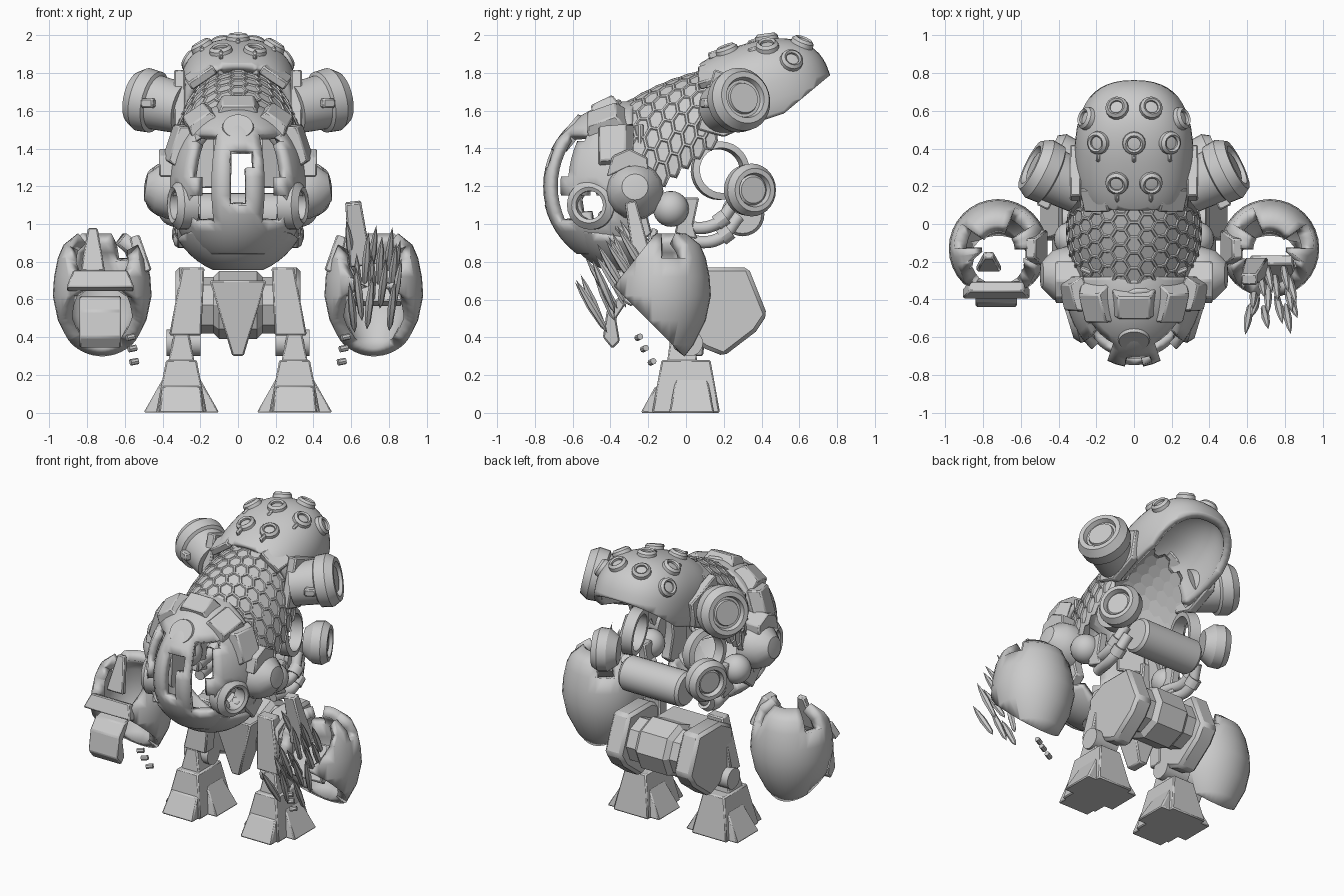
import bpy, bmesh, math, random
from mathutils import Vector, Matrix

random.seed(4)
cube = bpy.data.objects.get("Cube")
if cube:
    bpy.data.objects.remove(cube)

grey = bpy.data.materials.new("light_grey")
grey.use_nodes = True
grey.diffuse_color = (0.6, 0.6, 0.6, 1)
grey.node_tree.nodes["Principled BSDF"].inputs["Base Color"].default_value = grey.diffuse_color


def finish(name, bm, thick=0, bevel=0, angle=30, offset=-1):
    bmesh.ops.recalc_face_normals(bm, faces=bm.faces)
    me = bpy.data.meshes.new(name)
    bm.to_mesh(me)
    bm.free()
    ob = bpy.data.objects.new(name, me)
    bpy.context.collection.objects.link(ob)
    me.materials.append(grey)
    if thick:
        m = ob.modifiers.new("thickness", 'SOLIDIFY')
        m.thickness, m.offset = thick, offset
    if bevel:
        m = ob.modifiers.new("bevel", 'BEVEL')
        m.width, m.segments = bevel, 1
    bpy.ops.object.select_all(action='DESELECT')
    ob.select_set(True)
    bpy.context.view_layer.objects.active = ob
    bpy.ops.object.shade_smooth_by_angle(angle=math.radians(angle))


def lathe_mesh(profile, loc, axis=(0, 0, 1), seg=24):
    """Spin (radius, height) points about an axis."""
    bm = bmesh.new()
    vs = [bm.verts.new((r, 0, h)) for r, h in profile]
    es = [bm.edges.new(p) for p in zip(vs, vs[1:])]
    bmesh.ops.spin(bm, geom=vs + es, axis=(0, 0, 1), cent=(0, 0, 0), angle=math.tau, steps=seg)
    bmesh.ops.remove_doubles(bm, verts=bm.verts, dist=0.0005)
    bm.transform(Matrix.Translation(loc) @ Vector(axis).to_track_quat('Z', 'Y').to_matrix().to_4x4())
    return bm


def lathe(name, profile, loc, axis=(0, 0, 1), seg=24):
    finish(name, lathe_mesh(profile, loc, axis, seg))


def cut(bm, co, no):
    bmesh.ops.bisect_plane(bm, geom=bm.verts[:] + bm.edges[:] + bm.faces[:],
                           plane_co=co, plane_no=no, clear_outer=True)


def prism(name, pts, x0, x1, bevel=0.008):
    """Extrude a (y, z) outline along x."""
    bm = bmesh.new()
    a, b = ([bm.verts.new((x, y, z)) for y, z in pts] for x in (x0, x1))
    bm.faces.new(a)
    bm.faces.new(b)
    for i in range(len(pts)):
        j = (i + 1) % len(pts)
        bm.faces.new((a[i], a[j], b[j], b[i]))
    finish(name, bm, bevel=bevel)


def block(name, loc, size, rot=(0, 0, 0), taper=(1, 1), shift=(0, 0)):
    """Box whose top is scaled by taper and moved by shift."""
    bm = bmesh.new()
    bmesh.ops.create_cube(bm, size=1)
    for v in bm.verts:
        if v.co.z > 0:
            v.co.x, v.co.y = v.co.x * taper[0] + shift[0], v.co.y * taper[1] + shift[1]
        v.co = Vector([c * s for c, s in zip(v.co, size)])
    q = Matrix.Rotation(rot[2], 4, 'Z') @ Matrix.Rotation(rot[1], 4, 'Y') @ Matrix.Rotation(rot[0], 4, 'X')
    bm.transform(Matrix.Translation(loc) @ q)
    finish(name, bm, bevel=0.008)


def shell(name, centre, radii, cuts, drop=None, tilt=0, thick=0.05, power=2):
    """Hollow (super)ellipsoid trimmed by planes (point, removed side)."""
    bm = bmesh.new()
    bmesh.ops.create_uvsphere(bm, u_segments=48, v_segments=28, radius=1)
    for v in bm.verts:
        v.co = [math.copysign(abs(c) ** (2 / power), c) * r for c, r in zip(v.co, radii)]
    for co, no in cuts:
        cut(bm, co, no)
    if drop:
        bad = [f for f in bm.faces if drop(f.calc_center_median())]
        bmesh.ops.delete(bm, geom=bad, context='FACES')
    bm.transform(Matrix.Translation(centre) @ Matrix.Rotation(tilt, 4, 'X'))
    finish(name, bm, thick)


# Face shell: middle strip with slot, side windows, cheek openings
def face_hole(c):
    window = 0.13 < abs(c.x) < 0.24 and -0.2 < c.z < 0.26 and c.y < -0.15
    cheek = math.hypot(c.y + 0.2, c.z + 0.1) < 0.08
    return window or cheek or (-0.03 < c.x < 0.07 and -0.09 < c.z < 0.2)


shell("face_shell", (0, -0.3, 1.2), (0.37, 0.46, 0.45),
      [((0, 0.02, 0), (0, 1, 0)), ((0, 0, -0.36), (0, 0, -1))], face_hole)
shell("chin_band", (0, -0.3, 1.2), (0.4, 0.4, 0.47), [((0, 0.12, 0), (0, 1, 0)), ((0, 0, -0.29), (0, 0.2, 1)),
      ((0, 0, -0.445), (0, 0, -1))], thick=0.06)
lathe("brow_lens", [(0, 0.03), (0.08, 0.03), (0.09, 0), (0.11, 0), (0.11, -0.05)], (0, -0.6, 1.5), (0, -0.72, 0.6))

# Hex panelled back: flat-topped hexagons wrapped on an arch
def arch(u, s):
    ang = math.pi * u
    k, r = math.sin(ang), 0.325 + 0.035 * math.sin(math.pi * s)
    y0, z0 = -0.25 + 0.42 * s, 1.12 + 0.31 * s
    y1, z1 = -0.4 + 0.53 * s, 1.6 + 0.23 * s + 0.03 * math.sin(math.pi * s)
    return (r * math.cos(ang), y0 + (y1 - y0) * k, z0 + (z1 - z0) * k)


bm = bmesh.new()
COLS, ROWS = 15, 7
for c in range(COLS):
    for r in range(ROWS):
        ring = []
        for k in range(6):
            a = k * math.pi / 3
            u = (c + 0.5 + math.cos(a) / 1.5) / COLS
            s = (r + 0.5 * (c % 2) + math.sin(a) / math.sqrt(3)) / (ROWS - 0.5)
            ring.append(bm.verts.new(arch(u, s)))
        bm.faces.new(ring)
bmesh.ops.remove_doubles(bm, verts=bm.verts, dist=0.004)
bmesh.ops.recalc_face_normals(bm, faces=bm.faces)
bmesh.ops.inset_individual(bm, faces=bm.faces[:], thickness=0.006, depth=0)
bmesh.ops.inset_individual(bm, faces=[f for f in bm.faces if len(f.verts) == 6], thickness=0.006, depth=-0.007)
finish("hex_back", bm, thick=0.03, angle=20)

# Zigzag brow band joining the face to the back
bm = bmesh.new()
rows = [[bm.verts.new(arch(0.1 + 0.8 * i / 14, s + (0.05 * (i % 4 > 1) if s > 0 else 0))) for i in range(15)]
        for s in (-0.14, 0.07)]
for i in range(14):
    bm.faces.new((rows[0][i], rows[0][i + 1], rows[1][i + 1], rows[1][i]))
finish("brow_band", bm, thick=0.06, bevel=0.008, offset=0)

# Rear dome with ring ports, cut open at the lower back
DC, DR, DT, DP = Vector((0, 0.36, 1.67)), (0.315, 0.42, 0.285), math.radians(18), 2.4
shell("rear_dome", DC, DR, [((0, 0.4, -0.02), (0, 0.37, -0.93)), ((0, 0, -0.13), (0, 0, -1)),
                            ((0, -0.22, 0), (0, -1, 0))], tilt=DT, power=DP)
turn = Matrix.Rotation(DT, 3, 'X')
PORT = [(0.035, 0.0), (0.035, 0.022), (0.045, 0.03), (0.06, 0.015), (0.065, -0.03)]
for x, y in [(0.09, -0.06), (-0.09, -0.06), (0, 0.16), (0.19, 0.15), (-0.19, 0.15),
             (0.09, 0.33), (-0.09, 0.33), (0.25, 0.25), (-0.25, 0.25)]:
    rest = 1 - abs(x / DR[0]) ** DP - abs(y / DR[1]) ** DP
    p = Vector((x, y, DR[2] * max(0.02, rest) ** (1 / DP)))
    n = turn @ Vector([math.copysign(abs(c / r) ** (DP - 1), c) / r for c, r in zip(p, DR)]).normalized()
    q = DC + turn @ p
    lathe("dome_port", PORT, q, n, 16)
    lathe("dome_port_core", [(0, 0.012), (0.037, 0.008)], q, n, 8)
    block("dome_port_stem", q + Vector((0, -0.07, -0.02)), (0.022, 0.06, 0.04), (DT, 0, 0))

block("brow_block", (0, -0.43, 1.62), (0.24, 0.16, 0.08), (0.45, 0, 0), (0.7, 0.8))

# Central cylinder and pelvis
lathe("core_cylinder", [(0, -0.23), (0.1, -0.23), (0.115, -0.21), (0.115, 0.21), (0.1, 0.23), (0, 0.23)],
      (0.01, 0.3, 1.05), (1, 0, 0))
lathe("pelvis_barrel", [(0, -0.24), (0.15, -0.24), (0.15, -0.13), (0.18, -0.1), (0.18, 0.1),
                        (0.15, 0.13), (0.15, 0.24), (0, 0.24)], (0, 0.22, 0.57), (1, 0, 0), 8)
block("pelvis_wedge", (0, 0.03, 0.5), (0.06, 0.12, 0.4), taper=(5, 1.8))

CANNON = [(0, -0.14), (0.135, -0.14), (0.145, 0.02), (0.165, 0.03), (0.17, 0.1), (0.14, 0.15), (0.11, 0.15),
          (0.1, 0.12), (0.085, 0.12), (0.08, 0.135), (0, 0.135)]
THRUSTER = [(0, -0.05), (0.09, -0.05), (0.135, 0.01), (0.14, 0.07), (0.115, 0.11), (0.09, 0.11),
            (0.08, 0.08), (0.07, 0.09), (0, 0.09)]
RING = [(0.12, -0.04), (0.15, -0.04), (0.155, 0.03), (0.12, 0.04), (0.12, -0.04)]
EYE = [(0.075, -0.06), (0.13, -0.06), (0.13, 0.02), (0.095, 0.05), (0.075, 0.04), (0.075, -0.06)]

for s in (-1, 1):
    # Brow and collar plates
    block("brow_side_block", (s * 0.2, -0.43, 1.55), (0.19, 0.23, 0.09), (0.4, s * 0.6, 0), (0.7, 0.7))
    block("temple_block", (s * 0.32, -0.38, 1.42), (0.24, 0.2, 0.08), (0.25, s * 1.25, 0), (0.8, 0.7))
    block("collar_plate", (s * 0.2, 0.13, 1.79), (0.16, 0.13, 0.05), (0.35, s * 0.6, 0))
    block("window_liner", (s * 0.2, -0.27, 1.36), (0.18, 0.03, 0.34), (0, 0, s * 0.4))
    prism("cannon_mount", [(0.06, 1.5), (0.2, 1.46), (0.38, 1.54), (0.42, 1.72), (0.15, 1.82)], s * 0.28, s * 0.34)
    # Shoulder cannons
    ax = (s * 0.86, 0.42, 0.2)
    at = Vector((s * 0.415, 0.25, 1.64))
    lathe("shoulder_cannon", CANNON, at, ax, 28)
    block("cannon_latch", at + Vector((s * 0.06, -0.14, 0)), (0.07, 0.05, 0.05), (0, 0, s * 0.45))
    # Rear thrusters and loose rings
    lathe("rear_thruster", THRUSTER, (s * 0.35, 0.32, 1.18), (s * 0.9, 0.4, 0), 28)
    lathe("loose_ring", RING, (s * 0.27, 0.18, 1.28), (s, 0.25, 0.1), 28)
    # Cheek rings, shoulder pads, hoods and struts
    lathe("cheek_ring", EYE, (s * 0.3, -0.5, 1.1), (s, -0.3, 0), 24)
    lathe("shoulder_pad", [(0, 0.12), (0.07, 0.11), (0.13, 0.05), (0.15, -0.02), (0.15, -0.08), (0, -0.08)],
          (s * 0.38, -0.27, 1.18), (s, 0, 0.15), 16)
    prism("shoulder_hood", [(-0.42, 1.25), (-0.39, 1.36), (-0.3, 1.4), (-0.2, 1.35), (-0.2, 1.24), (-0.3, 1.3)],
          s * 0.28, s * 0.42)
    prism("side_strut", [(-0.36, 1.3), (-0.2, 1.25), (-0.22, 1.1), (-0.18, 0.95), (-0.28, 0.87), (-0.38, 0.98)],
          s * 0.25, s * 0.32)
    bm = bmesh.new()
    bmesh.ops.create_uvsphere(bm, u_segments=20, v_segments=12, radius=0.095,
                              matrix=Matrix.Translation((s * 0.33, -0.08, 1.08)))
    finish("shoulder_ball", bm)
    prism("shoulder_plate", [(-0.02, 1.14), (0.07, 1.14), (0.04, 1.0), (0.06, 0.92), (-0.06, 0.95)], s * 0.27, s * 0.33)
    # Hoses
    for dz in (0, 0.075):
        cu = bpy.data.curves.new("hose", 'CURVE')
        cu.dimensions, cu.bevel_depth, cu.bevel_resolution, cu.use_fill_caps = '3D', 0.034, 3, True
        sp = cu.splines.new('BEZIER')
        sp.bezier_points.add(2)
        for bp, (x, y, z) in zip(sp.bezier_points, [(0.28, -0.02, 0.91), (0.31, 0.17, 0.92), (0.28, 0.28, 1.04)]):
            bp.co = (s * x, y - dz * 0.3, z + dz)
            bp.handle_left_type = bp.handle_right_type = 'AUTO'
        cu.materials.append(grey)
        bpy.context.collection.objects.link(bpy.data.objects.new("hose", cu))
        lathe("hose_cuff", [(0, -0.03), (0.045, -0.03), (0.045, 0.03), (0, 0.03)],
              (s * 0.305, 0.21 - dz * 0.3, 0.945 + dz), (0, 0.8, 0.6), 12)
    # Legs
    prism("thigh", [(-0.05, 0.7), (0.08, 0.77), (0.33, 0.77), (0.43, 0.52), (0.37, 0.43),
                    (0.2, 0.3), (0.1, 0.34), (-0.05, 0.45)], s * 0.2, s * 0.33, 0.02)
    block("thigh_guard", (s * 0.28, -0.03, 0.59), (0.17, 0.1, 0.36), taper=(0.7, 0.8), shift=(-s * 0.25, 0.2))
    lathe("ankle_joint", [(0, -0.09), (0.07, -0.09), (0.07, 0.09), (0, 0.09)], (s * 0.29, 0.02, 0.37), (1, 0, 0), 16)
    block("shin", (s * 0.3, -0.02, 0.27), (0.2, 0.2, 0.3), taper=(0.4, 0.6))
    block("foot", (s * 0.3, 0.0, 0.14), (0.27, 0.36, 0.28), taper=(0.6, 0.72))
    block("front_toe", (s * 0.3, -0.13, 0.07), (0.24, 0.22, 0.14), taper=(0.85, 0.6), shift=(0, 0.15))
    for x, d in ((0.43, -1), (0.17, 1)):
        block("side_toe", (s * x, 0.03, 0.09), (0.14, 0.24, 0.18), taper=(0.35, 0.7), shift=(s * d * 0.4, 0))
    # Hollow forearm, cut open at lower front, sloped and ragged at top
    bm = lathe_mesh([(0.1, 0.27), (0.17, 0.36), (0.235, 0.49), (0.262, 0.62), (0.255, 0.72), (0.235, 0.82),
                     (0.205, 0.89), (0.13, 0.95)], (s * 0.72, -0.13, 0), seg=32)
    cut(bm, (0, 0, 0.29), (0, -0.36, -0.36))
    cut(bm, (0, -0.36, 0.7), (0, -0.3, 0.24))
    gone = []
    for f in bm.faces:
        c = f.calc_center_median()
        a = math.degrees(math.atan2(c.y + 0.13, (c.x - s * 0.72) * s)) % 360
        if c.z > 0.84 and (a < 30 or 110 < a < 150 or 180 < a < 200) or (c.z > 0.78 and 240 < a < 290):
            gone.append(f)
    bmesh.ops.delete(bm, geom=gone, context='FACES')
    finish("forearm_shell", bm, thick=0.07)
    block("forearm_inner_plate", (s * 0.52, -0.13, 0.84), (0.07, 0.2, 0.2), (0, s * 0.3, 0), (0.8, 0.5))
    for x, y, z in ((0.57, -0.25, 0.4), (0.56, -0.22, 0.34), (0.55, -0.18, 0.27)):
        lathe("loose_bolt", [(0, -0.022), (0.017, -0.022), (0.017, 0.022), (0, 0.022)], (s * x, y, z), (1, 0.4, 0.2), 8)

# Bent claw and fins on one arm
prism("claw_plate", [(-0.3, 0.62), (-0.36, 0.61), (-0.42, 0.54), (-0.44, 0.4), (-0.39, 0.34),
                     (-0.35, 0.38), (-0.37, 0.5), (-0.33, 0.56)], -0.84, -0.62)
block("forearm_band", (-0.73, -0.35, 0.7), (0.36, 0.06, 0.1), (-0.4, 0, 0), (0.8, 1))
block("forearm_fin", (-0.77, -0.2, 0.86), (0.13, 0.04, 0.24), (-0.3, 0, 0), (0.4, 1))

# Spikes and hatch on the other arm
block("spike_hatch", (0.63, -0.26, 0.95), (0.12, 0.1, 0.34), (0.2, -0.12, 0), (0.7, 0.6))
block("spike_mount", (0.73, -0.25, 0.68), (0.28, 0.06, 0.24), (-0.55, 0, 0), (0.8, 1))
for row in range(5):
    for col in range(3):
        x = 0.62 + col * 0.09 + 0.04 * (row % 2) + random.uniform(-0.02, 0.02)
        base = (x, -0.25 - 0.055 * (4 - row), 0.54 + row * 0.07 + random.uniform(-0.04, 0.04))
        lean = (random.uniform(-0.1, 0.1) + (x - 0.7) * 0.7, random.uniform(-0.55, -0.3), 0.8)
        lathe("spike", [(0, -0.1), (0.016, -0.06), (0.022, 0.06), (0.014, 0.15), (0, 0.22)], base, lean, 6)
